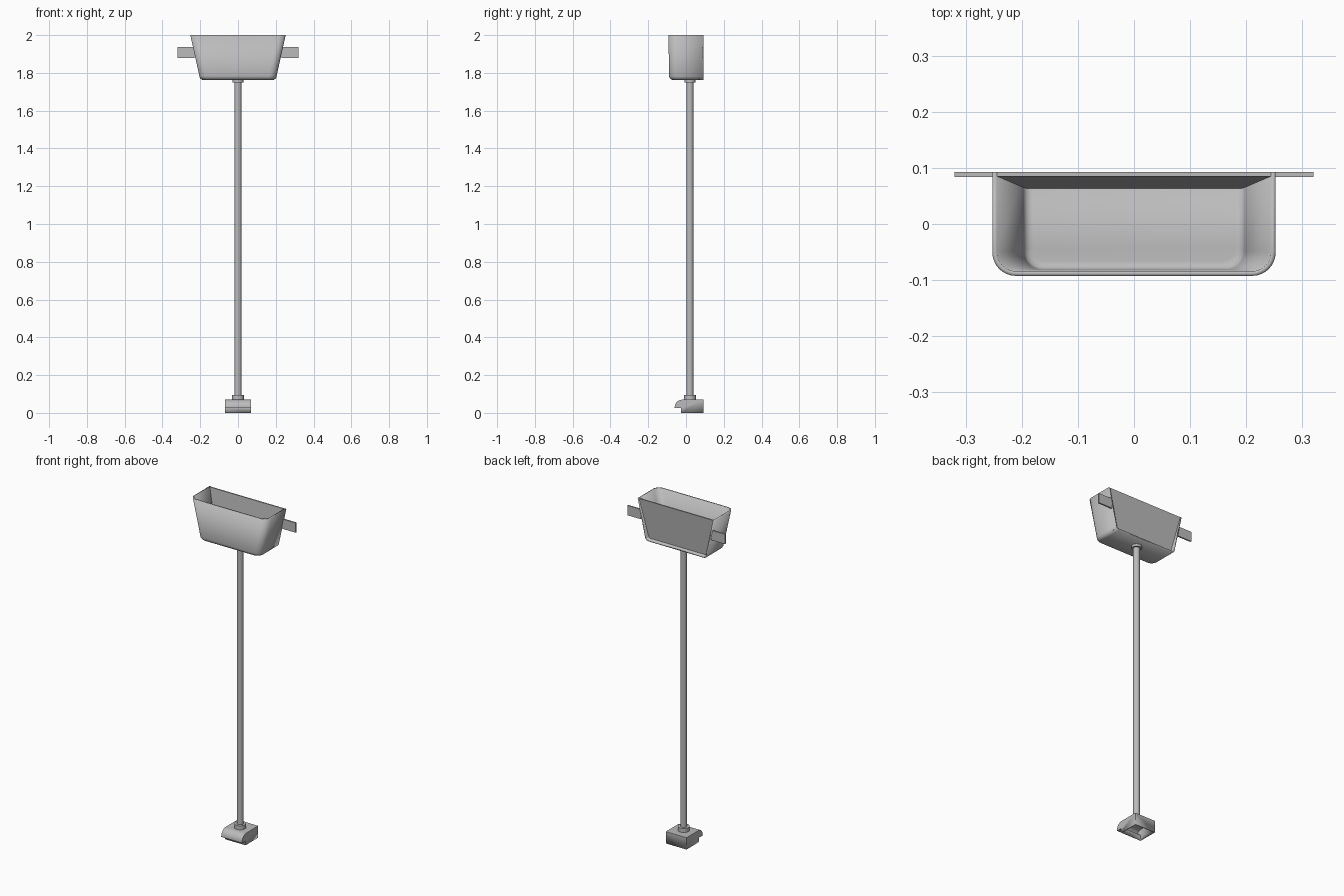
import bpy, bmesh, math
from mathutils import Matrix

cube = bpy.data.objects.get("Cube")
if cube:
    bpy.data.objects.remove(cube, do_unlink=True)

grey = bpy.data.materials.new("plain_grey")
grey.use_nodes = True
GREY = (0.5, 0.5, 0.5, 1)
grey.diffuse_color = GREY
grey.node_tree.nodes["Principled BSDF"].inputs["Base Color"].default_value = GREY

BACK = 0.0925


def finish(name, bm, wall=0, smooth=True):
    mesh = bpy.data.meshes.new(name)
    bm.to_mesh(mesh)
    bm.free()
    mesh.materials.append(grey)
    obj = bpy.data.objects.new(name, mesh)
    bpy.context.collection.objects.link(obj)
    if wall:
        mod = obj.modifiers.new("wall", "SOLIDIFY")
        mod.thickness = wall
        mod.offset = -1
        mod.use_even_offset = True
    if smooth:
        bpy.ops.object.select_all(action="DESELECT")
        obj.select_set(True)
        bpy.context.view_layer.objects.active = obj
        bpy.ops.object.shade_smooth_by_angle(angle=math.radians(35))
    return obj


def cylinder(name, radius, z0, z1, y):
    bm = bmesh.new()
    bmesh.ops.create_cone(bm, cap_ends=True, segments=32, radius1=radius, radius2=radius,
                          depth=z1 - z0, matrix=Matrix.Translation((0, y, (z0 + z1) / 2)))
    finish(name, bm)


def block(name, x0, x1, y0, y1, z0, z1):
    bm = bmesh.new()
    bmesh.ops.create_cube(bm, size=1)
    for v in bm.verts:
        v.co = (x1 if v.co.x > 0 else x0, y1 if v.co.y > 0 else y0, z1 if v.co.z > 0 else z0)
    finish(name, bm, smooth=False)


def u_ring(bm, w, front, r, z, steps=8):
    """U-shaped outline, open at the back, with rounded front corners."""
    half = [(w, BACK)]
    for i in range(steps + 1):
        a = math.pi / 2 * i / steps
        half.append((w - r + r * math.cos(a), front + r - r * math.sin(a)))
    pts = half + [(-x, y) for x, y in reversed(half)]
    return [bm.verts.new((x, y, z)) for x, y in pts]


# Trough shell: tapered sides, rounded bottom edge, open back
bm = bmesh.new()
fillet, low_w, low_front = 0.024, 0.205, -0.09
rings = [u_ring(bm, 0.2525, -BACK, 0.042, 2.0)]
for i in range(7):
    a = math.pi / 2 * i / 6
    inset = fillet * (1 - math.cos(a))
    rings.append(u_ring(bm, low_w - inset, low_front + inset, 0.042 - inset * 0.7,
                        1.762 + fillet * (1 - math.sin(a))))
for top, low in zip(rings, rings[1:]):
    for i in range(len(top) - 1):
        bm.faces.new((top[i], top[i + 1], low[i + 1], low[i]))
bm.faces.new(rings[-1])
finish("trough_shell", bm, wall=0.0085)

# Leaning back panel of the trough
bm = bmesh.new()
levels = []
for z, w, inner, outer in ((2.0, 0.249, 0.085, BACK), (1.768, 0.198, 0.063, 0.0705)):
    levels.append([bm.verts.new((x, y, z)) for x, y in
                   ((-w, inner), (w, inner), (w, outer), (-w, outer))])
top, low = levels
bm.faces.new(top)
bm.faces.new(low[::-1])
for i in range(4):
    j = (i + 1) % 4
    bm.faces.new((low[i], low[j], top[j], top[i]))
bmesh.ops.recalc_face_normals(bm, faces=bm.faces)
finish("trough_back_panel", bm, smooth=False)

# Mounting tabs
for side, name in ((1, "left_tab"), (-1, "right_tab")):
    x0, x1 = sorted((side * 0.23, side * 0.32))
    block(name, x0, x1, 0.084, BACK, 1.88, 1.938)

# Pipe and its collars
PIPE_Y = 0.021
cylinder("pipe", 0.018, 0.068, 1.766, PIPE_Y)
cylinder("upper_collar", 0.028, 1.748, 1.766, PIPE_Y)
cylinder("lower_collar", 0.032, 0.066, 0.094, PIPE_Y)

# Hollow foot with a rounded front lip, open underneath
profile = [(BACK, 0), (BACK, 0.07)]
for i in range(9):
    a = math.pi / 2 * i / 8
    profile.append((-0.02 - 0.04 * math.sin(a), 0.03 + 0.04 * math.cos(a)))
profile += [(-0.06, 0.026), (-0.026, 0.026), (-0.026, 0)]
bm = bmesh.new()
left = [bm.verts.new((0.068, y, z)) for y, z in profile]
right = [bm.verts.new((-0.068, y, z)) for y, z in profile]
bm.faces.new(left)
bm.faces.new(right[::-1])
for i in range(len(profile) - 1):
    bm.faces.new((left[i + 1], left[i], right[i], right[i + 1]))
finish("foot", bm, wall=0.005)
